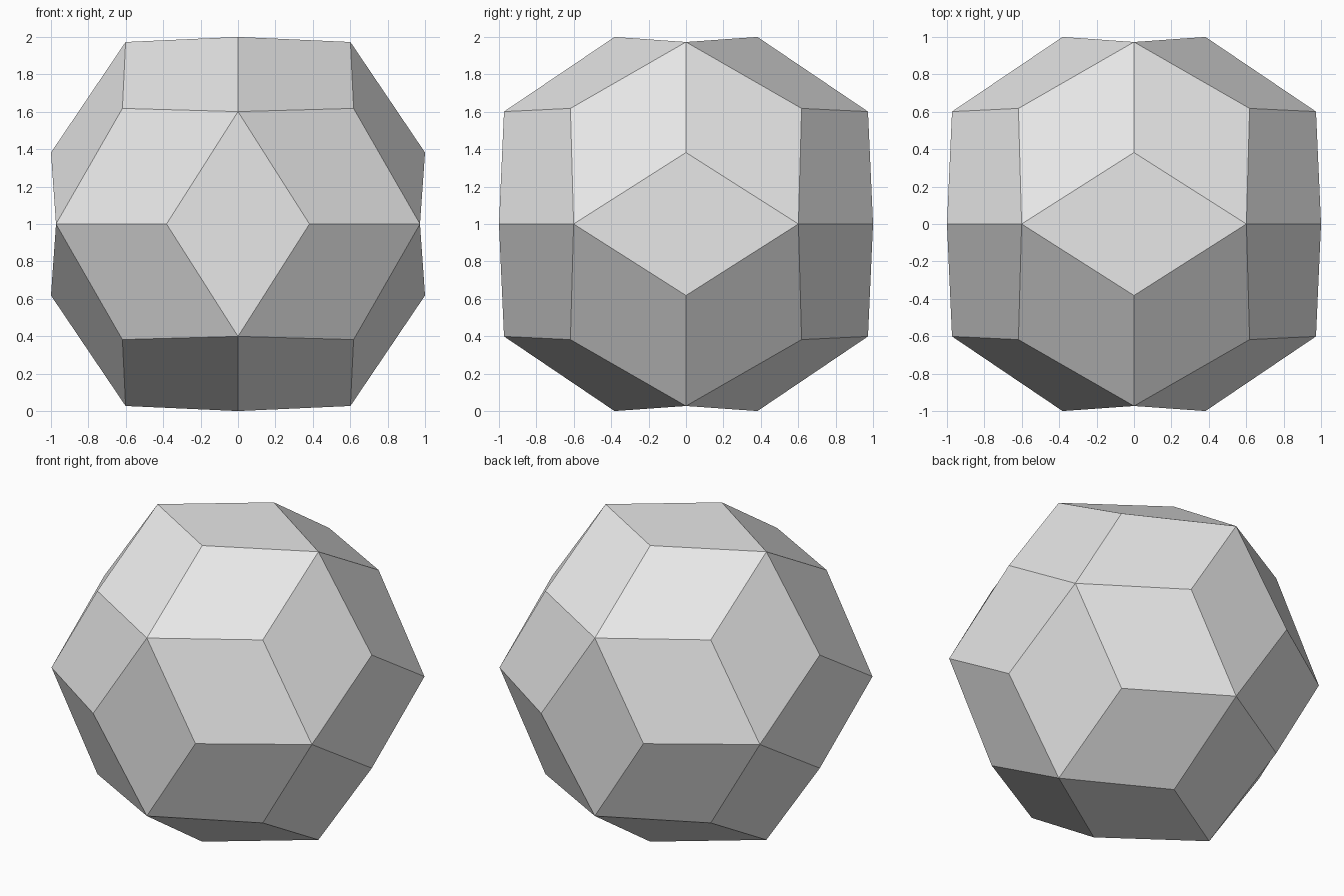
import bpy
import bmesh
from mathutils import Vector

cube = bpy.data.objects.get("Cube")
if cube:
    bpy.data.objects.remove(cube, do_unlink=True)

LONG, SHORT = 0.973, 0.601    # corners where five faces meet
TIP_RADIUS = 1.0705           # distance of the corners where three faces meet
CENTRE = Vector((0, 0, 1))

# Light grey material
grey = bpy.data.materials.new("light grey")
grey.use_nodes = True
colour = (0.8, 0.8, 0.8, 1)
grey.diffuse_color = colour
grey.node_tree.nodes["Principled BSDF"].inputs["Base Color"].default_value = colour

# Twenty-sided core, spanned by three crossed golden rectangles
core = bmesh.new()
for a in (-LONG, LONG):
    for b in (-SHORT, SHORT):
        for corner in ((0, a, b), (b, 0, a), (a, b, 0)):
            core.verts.new(corner)
bmesh.ops.convex_hull(core, input=core.verts)
bmesh.ops.recalc_face_normals(core, faces=core.faces)

# One rhombus over each core edge, reaching to a raised tip above each core face
solid = bmesh.new()
corners = {v: solid.verts.new(v.co + CENTRE) for v in core.verts}
tips = {f: solid.verts.new(f.calc_center_median().normalized() * TIP_RADIUS + CENTRE)
        for f in core.faces}
for edge in core.edges:
    start, end = edge.verts
    side_a, side_b = edge.link_faces
    ring = [corners[start], tips[side_a], corners[end], tips[side_b]]
    outward = (start.co + end.co)
    turn = (ring[2].co - ring[0].co).cross(ring[3].co - ring[1].co)
    if turn.dot(outward) < 0:
        ring[1], ring[3] = ring[3], ring[1]
    solid.faces.new(ring)

mesh = bpy.data.meshes.new("rhombic_solid")
solid.to_mesh(mesh)
solid.free()
core.free()
mesh.materials.append(grey)
bpy.context.collection.objects.link(bpy.data.objects.new("rhombic_solid", mesh))
